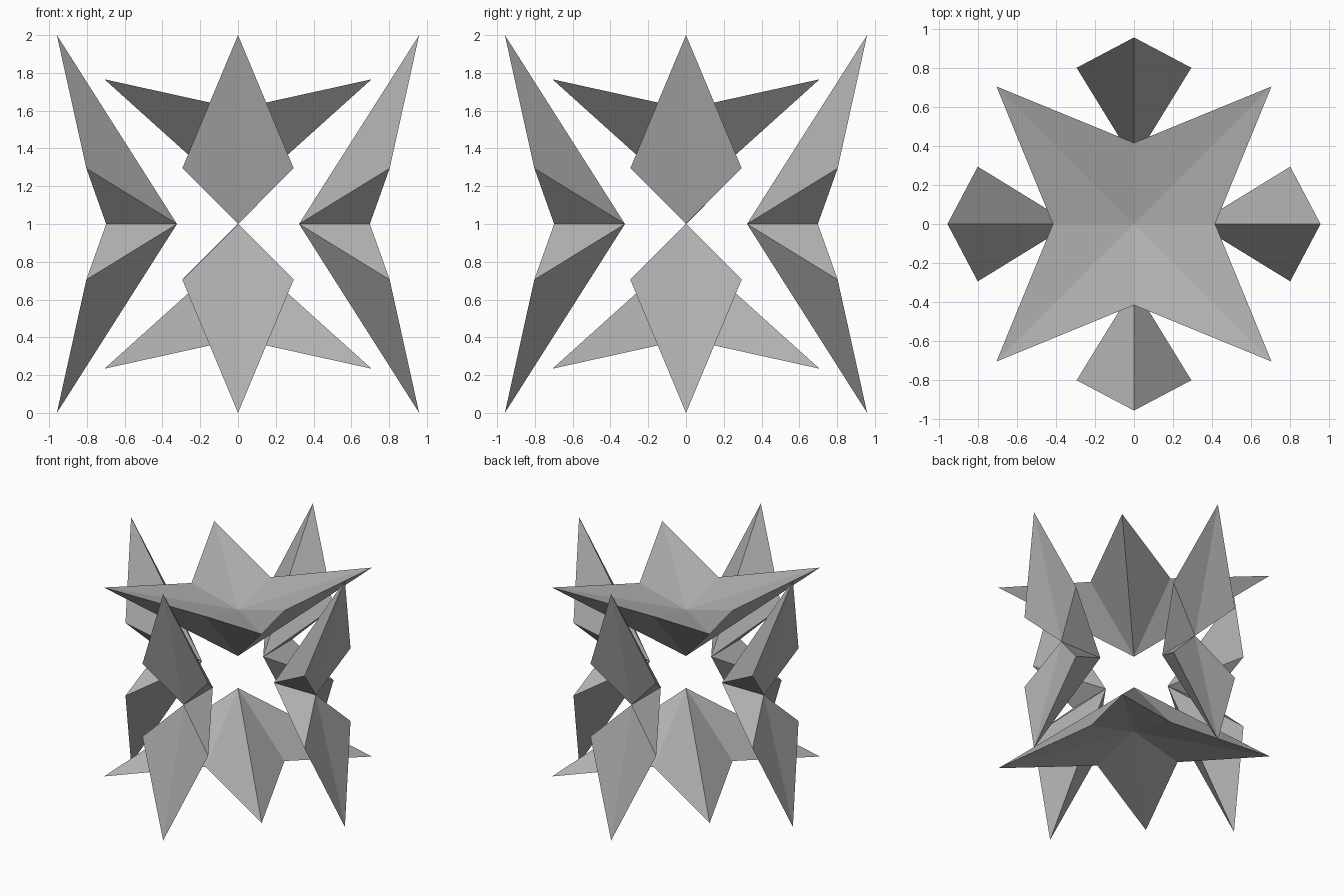
import bpy, bmesh
from math import pi
from mathutils import Matrix, Vector

if "Cube" in bpy.data.objects:
    bpy.data.objects.remove(bpy.data.objects["Cube"])

# star profile along its own axis: (radius, height)
TIP, NOTCH = (1.0, 0.766), (0.417, 0.61)
OUTER, INNER = 0.505, 0.13

grey = bpy.data.materials.new("dark_grey")
grey.diffuse_color = (0.445, 0.445, 0.445, 1)
grey.use_nodes = True
grey.node_tree.nodes["Principled BSDF"].inputs["Base Color"].default_value = grey.diffuse_color


def ray(radius, height, angle, lift):
    return Matrix.Rotation(angle, 3, 'Z') @ Vector((radius, 0, height + lift))


def make_star(name, spikes, lift, turn, matrix):
    """Build kite spikes around a shared axis; fewer than four leaves capped sides."""
    bm = bmesh.new()
    for k in spikes:
        a = turn + k * pi / 2
        top = bm.verts.new((0, 0, OUTER + lift))
        low = bm.verts.new((0, 0, INNER + lift))
        tip = bm.verts.new(ray(*TIP, a, lift))
        left = bm.verts.new(ray(*NOTCH, a + pi / 4, lift))
        right = bm.verts.new(ray(*NOTCH, a - pi / 4, lift))
        for side in (left, right):
            bm.faces.new((top, tip, side))
            bm.faces.new((low, side, tip))
            if len(spikes) < 4:
                bm.faces.new((top, side, low))
    # join the four spikes of a full star into one shell
    if len(spikes) == 4:
        bmesh.ops.remove_doubles(bm, verts=bm.verts, dist=1e-4)
    bmesh.ops.recalc_face_normals(bm, faces=bm.faces)
    bm.transform(matrix)
    mesh = bpy.data.meshes.new(name)
    bm.to_mesh(mesh)
    bm.free()
    mesh.materials.append(grey)
    obj = bpy.data.objects.new(name, mesh)
    bpy.context.collection.objects.link(obj)


centre = Matrix.Translation((0, 0, 1))

# full four-pointed stars at top and bottom
make_star("top_star", range(4), 0, pi / 4, centre)
make_star("bottom_star", range(4), 0, pi / 4, centre @ Matrix.Rotation(pi, 4, 'X'))

# two-spiked vertical stars on the four sides
for i, side in enumerate(("right", "back", "left", "front")):
    turn = Matrix.Rotation(i * pi / 2, 4, 'Z') @ Matrix.Rotation(pi / 2, 4, 'Y')
    make_star(side + "_spikes", (0, 2), 0.193, 0, centre @ turn)
